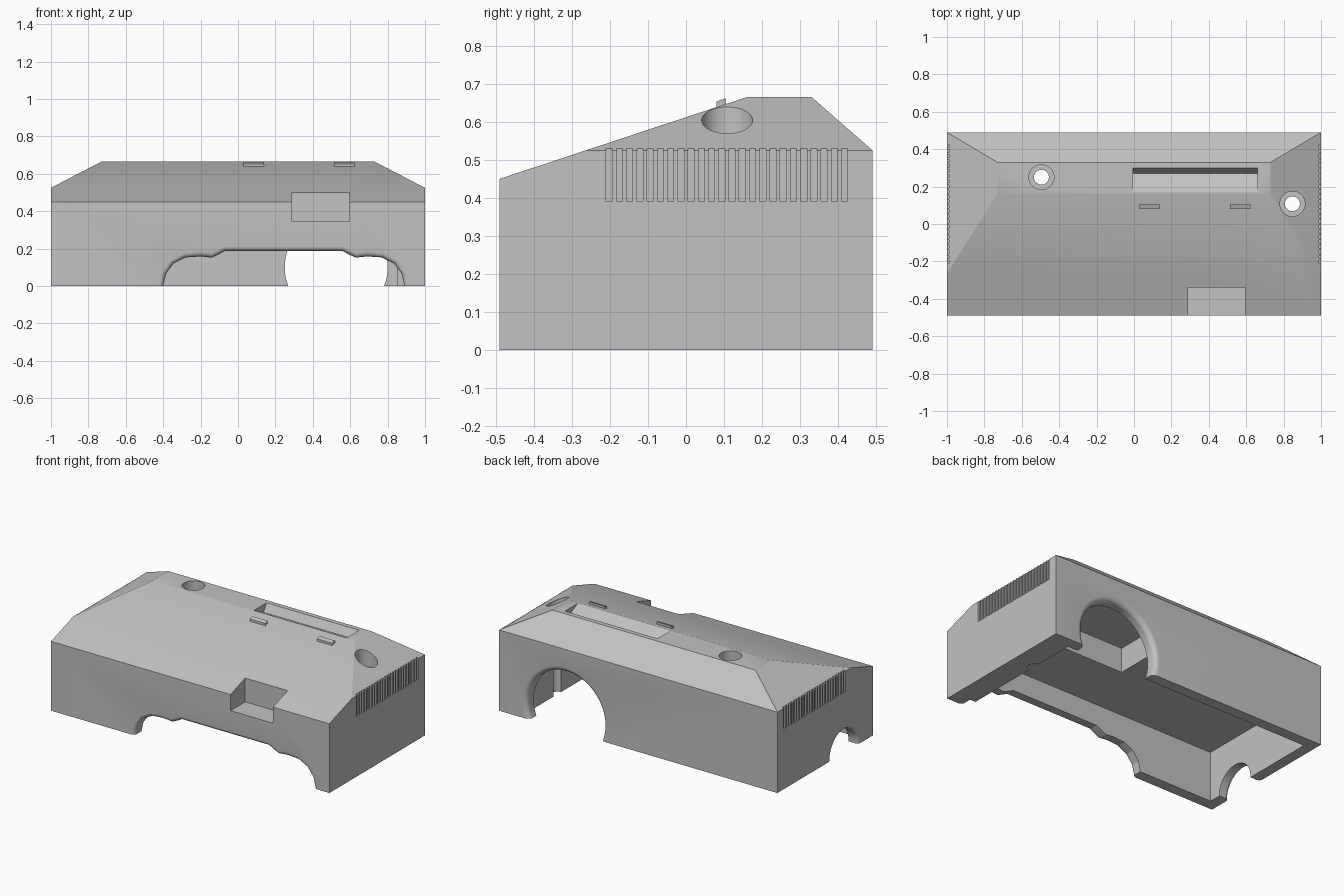
import bpy, bmesh
from math import sin, cos, pi, radians
from mathutils import Vector

cube = bpy.data.objects.get("Cube")
if cube:
    bpy.data.objects.remove(cube)

grey = bpy.data.materials.new("light_grey")
grey.use_nodes = True
colour = (0.54, 0.54, 0.54, 1)
grey.diffuse_color = colour
grey.node_tree.nodes["Principled BSDF"].inputs["Base Color"].default_value = colour


def make(name, bm):
    bmesh.ops.recalc_face_normals(bm, faces=bm.faces)
    mesh = bpy.data.meshes.new(name)
    bm.to_mesh(mesh)
    bm.free()
    mesh.materials.append(grey)
    ob = bpy.data.objects.new(name, mesh)
    bpy.context.collection.objects.link(ob)
    return ob


def add_box(bm, x0, x1, y0, y1, z0, z1):
    verts = bmesh.ops.create_cube(bm, size=1)["verts"]
    for v in verts:
        v.co = Vector((x1 if v.co.x > 0 else x0,
                       y1 if v.co.y > 0 else y0,
                       z1 if v.co.z > 0 else z0))
    return verts


def loft(bm, rings):
    """Closed solid through a list of equal rings of points."""
    loops = [[bm.verts.new(p) for p in ring] for ring in rings]
    n = len(loops[0])
    for a, b in zip(loops, loops[1:]):
        for i in range(n):
            j = (i + 1) % n
            bm.faces.new((a[i], a[j], b[j], b[i]))
    bm.faces.new(loops[0])
    bm.faces.new(loops[-1])


def cut(body, bm):
    cutter = make("cutter", bm)
    cutter.hide_render = True
    mod = body.modifiers.new("cut", 'BOOLEAN')
    mod.operation = 'DIFFERENCE'
    mod.solver = 'EXACT'
    mod.object = cutter
    bpy.context.view_layer.objects.active = body
    bpy.ops.object.modifier_apply(modifier=mod.name)
    bpy.data.objects.remove(cutter)


def cut_box(body, *size):
    bm = bmesh.new()
    add_box(bm, *size)
    cut(body, bm)


def cut_cylinder(body, x, y, r, z0, z1):
    bm = bmesh.new()
    ring = [(x + r * cos(2 * pi * i / 40), y + r * sin(2 * pi * i / 40)) for i in range(40)]
    loft(bm, [[(u, v, z) for u, v in ring] for z in (z0, z1)])
    cut(body, bm)


def cut_arch(body, profile, place, fillet, depth=0.075):
    """Opening through a wall, with a rounded outer rim."""
    pts = [Vector(p) for p in profile]
    normals = []
    for i in range(len(pts)):
        t = (pts[min(i + 1, len(pts) - 1)] - pts[max(i - 1, 0)]).normalized()
        normals.append(Vector((-t.y, t.x)))
    steps = [(-0.03, fillet)]
    for k in range(7):
        a = k * pi / 12
        steps.append((fillet * (1 - cos(a)), fillet * (1 - sin(a))))
    steps.append((depth, 0))
    bm = bmesh.new()
    loft(bm, [[place(*(p + n * off), d) for p, n in zip(pts, normals)] for d, off in steps])
    cut(body, bm)


def arc(cx, cz, r, a0, a1, n=32):
    return [(cx + r * cos(radians(a0 + (a1 - a0) * i / n)),
             cz + r * sin(radians(a0 + (a1 - a0) * i / n))) for i in range(n + 1)]


# Housing: a block with four sloped planes trimmed off the top
W, D, TOP, EAVE = 1.0, 0.49, 0.665, 0.525
bm = bmesh.new()
add_box(bm, -W, W, -D, D, 0, TOP)
slopes = [((0, -D, 0.45), (0, 0.45 - TOP, 0.65)),
          ((0, D, EAVE), (0, TOP - EAVE, 0.16)),
          ((W, 0, EAVE), (TOP - EAVE, 0, 0.27)),
          ((-W, 0, EAVE), (EAVE - TOP, 0, 0.27))]
for co, no in slopes:
    bmesh.ops.bisect_plane(bm, geom=bm.verts[:] + bm.edges[:] + bm.faces[:],
                           plane_co=co, plane_no=no, clear_outer=True)
    bmesh.ops.holes_fill(bm, edges=[e for e in bm.edges if e.is_boundary])
housing = make("housing_shell", bm)

# Hollow underside, with a higher bay behind the rear arch
cut_box(housing, -0.93, 0.85, -0.42, 0.42, -0.1, 0.325)
cut_box(housing, 0.06, 0.85, -0.04, 0.42, 0.1, 0.485)

# Front opening: two arches joined by a flat span
half = [(-0.4, -0.1), (-0.4, 0), (-0.385, 0.065), (-0.345, 0.12), (-0.28, 0.153),
        (-0.2, 0.158), (-0.14, 0.152), (-0.1, 0.17), (-0.07, 0.187)]
front = half + [(0.49 - x, z) for x, z in reversed(half)]
cut_arch(housing, front, lambda u, z, d: (u, d - D, z), 0.025)

# Rear round arch and side arch
cut_arch(housing, arc(0.525, 0.1, 0.275, 220, -40, 48), lambda u, z, d: (u, D - d, z), 0.032)
side = [(-0.34, -0.1)] + arc(-0.2, 0.005, 0.14, 180, 0) + [(-0.06, -0.1)]
cut_arch(housing, side, lambda u, z, d: (d - W, u, z), 0.025)

# Front notch
cut_box(housing, 0.29, 0.595, -0.6, -0.34, 0.345, 0.8)

# Wedge-shaped slot in the roof
bm = bmesh.new()
wedge = [(0.17, TOP), (0.27, 0.615), (0.3, TOP), (0.3, 0.75), (0.17, 0.75)]
loft(bm, [[(x, y, z) for y, z in wedge] for x in (-0.005, 0.66)])
cut(housing, bm)

# Counterbored through holes
for x, y in ((-0.495, 0.25), (0.847, 0.108)):
    cut_cylinder(housing, x, y, 0.067, 0.52, 0.8)
    cut_cylinder(housing, x, y, 0.04, -0.1, 0.6)

# Shallow vent grooves on both ends
COUNT = 24
pitch = (0.425 + 0.21 - 0.016) / (COUNT - 1)
for s in (-1, 1):
    bm = bmesh.new()
    for i in range(COUNT):
        y = -0.21 + i * pitch
        add_box(bm, *sorted((s * 0.99, s * 1.05)), y, y + 0.016, 0.39, 0.6)
    cut(housing, bm)

# Small clips standing on the front slope
clips = []
for i, x in enumerate((0.03, 0.512)):
    bm = bmesh.new()
    for v in add_box(bm, x, x + 0.11, 0.08, 0.105, -0.01, 0.015):
        v.co.z += 0.45 + (v.co.y + D) * 0.215 / 0.65
    clips.append(make("roof_clip_%d" % (i + 1), bm))

# Smooth the rounded rims, keep hard edges sharp
bpy.ops.object.select_all(action='DESELECT')
housing.select_set(True)
bpy.context.view_layer.objects.active = housing
bpy.ops.object.shade_smooth_by_angle(angle=radians(22))
